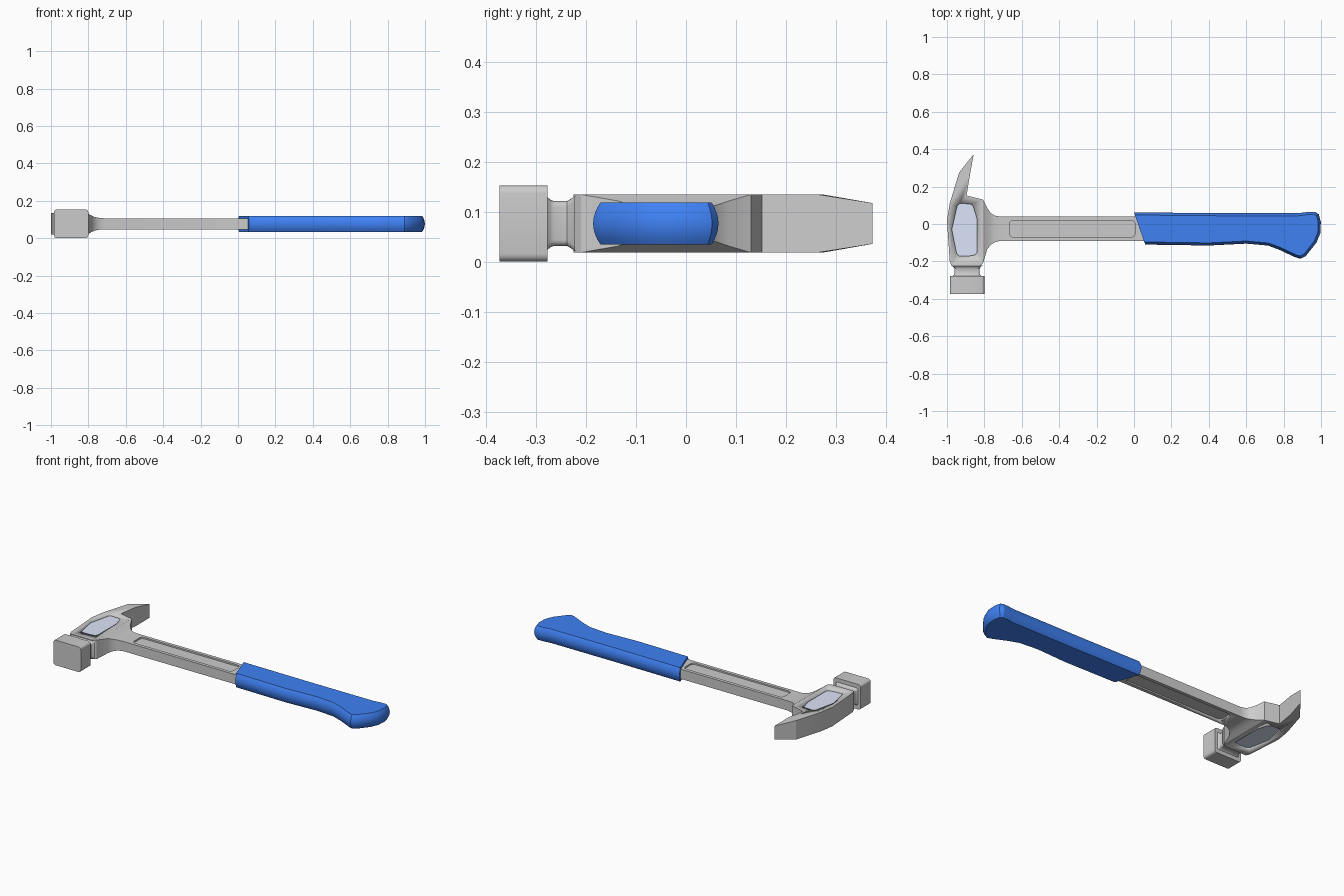
import bpy, bmesh, math
from mathutils import Vector

if "Cube" in bpy.data.objects:
    bpy.data.objects.remove(bpy.data.objects["Cube"])

CZ = 0.077  # mid-plane height of the whole tool


def material(name, rgb):
    m = bpy.data.materials.new(name)
    m.diffuse_color = (*rgb, 1)
    m.use_nodes = True
    m.node_tree.nodes["Principled BSDF"].inputs["Base Color"].default_value = m.diffuse_color
    return m


def loft(name, rings, mat=None, angle=30):
    """Skin a list of equal-length closed rings and cap both ends."""
    bm = bmesh.new()
    rows = [[bm.verts.new(p) for p in r] for r in rings]
    n = len(rows[0])
    for a, b in zip(rows, rows[1:]):
        for i in range(n):
            j = (i + 1) % n
            bm.faces.new((a[i], a[j], b[j], b[i]))
    bm.faces.new(rows[0])
    bm.faces.new(rows[-1])
    bmesh.ops.recalc_face_normals(bm, faces=bm.faces)
    me = bpy.data.meshes.new(name)
    bm.to_mesh(me)
    bm.free()
    ob = bpy.data.objects.new(name, me)
    bpy.context.collection.objects.link(ob)
    if mat:
        me.materials.append(mat)
    bpy.ops.object.select_all(action='DESELECT')
    ob.select_set(True)
    bpy.context.view_layer.objects.active = ob
    bpy.ops.object.shade_smooth_by_angle(angle=math.radians(angle))
    return ob


def prism(name, pts, z0, z1, mat=None):
    return loft(name, [[(x, y, z) for x, y in pts] for z in (z0, z1)], mat)


def rounded_rect(cx, cy, hx, hy, r, seg=4):
    pts = []
    for k, (sx, sy) in enumerate(((1, 1), (-1, 1), (-1, -1), (1, -1))):
        for i in range(seg + 1):
            a = math.pi / 2 * (k + i / seg)
            pts.append((cx + sx * (hx - r) + r * math.cos(a),
                        cy + sy * (hy - r) + r * math.sin(a)))
    return pts


def recess(target, pts, half, depth, name, mat):
    """Cut a pocket into top and bottom and lay a coloured panel in each."""
    for s, side in ((1, "top"), (-1, "bottom")):
        floor = CZ + s * (half - depth)
        cut = prism("cutter", pts, floor, CZ + s * 0.15)
        cut.hide_render = True
        mod = target.modifiers.new("pocket", 'BOOLEAN')
        mod.operation, mod.solver, mod.object = 'DIFFERENCE', 'EXACT', cut
        bpy.context.view_layer.objects.active = target
        bpy.ops.object.modifier_apply(modifier=mod.name)
        bpy.data.objects.remove(cut)
        prism(f"{name}_{side}", pts, floor - s * 0.002, floor + s * 0.001, mat)


def inset(pts, dists):
    """Offset each edge of a clockwise outline inwards by its own distance."""
    n, lines, out = len(pts), [], []
    for i in range(n):
        p, q = Vector(pts[i]), Vector(pts[(i + 1) % n])
        d = (q - p).normalized()
        nrm = Vector((d.y, -d.x))
        lines.append((nrm, nrm.dot(p) + dists[i]))
    for i in range(n):
        (a, c), (b, e) = lines[i - 1], lines[i]
        det = a.x * b.y - a.y * b.x
        if abs(det) < 1e-4:
            out.append(tuple(Vector(pts[i]) + b * dists[i]))
        else:
            out.append(((c * b.y - e * a.y) / det, (a.x * e - b.x * c) / det))
    return out


blue = material("grip_blue", (0.05, 0.22, 0.9))
dark = material("recess_grey", (0.55, 0.55, 0.55))
pale = material("panel_pale_blue", (0.72, 0.78, 0.95))

# Head body with claw: (x, y, half thickness)
body = [(-0.825, -0.225, .058), (-0.975, -0.225, .058), (-0.985, -0.2, .058),
        (-1.0, 0.02, .058), (-0.985, 0.11, .058), (-0.935, 0.275, .058),
        (-0.857, 0.373, .041), (-0.877, 0.265, .058), (-0.895, 0.152, .058),
        (-0.807, 0.13, .058), (-0.807, -0.21, .058)]
head = loft("head_and_claw", [[(x, y, CZ + s * h) for x, y, h in body] for s in (-1, 1)], angle=20)
panel = [(-0.93, 0.11), (-0.875, 0.107), (-0.86, 0.095), (-0.84, 0.03),
         (-0.84, -0.15), (-0.85, -0.165), (-0.89, -0.172), (-0.935, -0.17),
         (-0.948, -0.158), (-0.974, -0.03), (-0.945, 0.098)]
recess(head, panel, .058, .010, "head_panel", pale)

# Throat flaring out of the head into the shank: (x, y low, y high, half z)
sections = [(-0.807, -0.21, 0.13, .058), (-0.785, -0.135, 0.085, .045),
            (-0.765, -0.11, 0.058, .036), (-0.745, -0.098, 0.045, .032),
            (-0.715, -0.09, 0.04, .0295), (0.12, -0.09, 0.04, .0295)]
shank = loft("shank", [[(x, a, CZ - h), (x, b, CZ - h), (x, b, CZ + h), (x, a, CZ + h)]
                       for x, a, b, h in sections])
recess(shank, rounded_rect(-0.33, -0.025, 0.335, 0.045, 0.02), .0295, .010, "shank_groove", dark)

# Neck and striking face: rounded square sections along y
def ring_y(y, hx, hz, r):
    return [(x, y, z) for x, z in rounded_rect(-0.8925, CZ, hx, hz, r)]

loft("neck", [ring_y(*s) for s in ((-0.222, .083, .056, .012), (-0.231, .072, .049, .012),
                                   (-0.238, .067, .045, .012), (-0.265, .067, .045, .012),
                                   (-0.272, .070, .048, .012), (-0.28, .078, .055, .012))])
loft("striking_face", [ring_y(*s) for s in ((-0.373, .0925, .0765, .016),
                                            (-0.277, .0925, .0765, .016))])

# Grip: clockwise outline, bulging sides, straight slanted cut at the shank
outline = [(0.0, 0.062), (0.45, 0.058), (0.88, 0.058), (0.925, 0.064), (0.968, 0.065),
           (0.988, 0.052), (0.999, 0.01), (0.996, -0.05), (0.975, -0.10), (0.918, -0.172),
           (0.89, -0.186), (0.86, -0.177), (0.775, -0.137), (0.715, -0.115),
           (0.6, -0.105), (0.4, -0.115), (0.06, -0.11)]
rings = []
for i in range(9):
    t = -1 + i / 4
    d = 0.014 * t * t
    dists = [-d] * len(outline)
    # interior lies on the +normal side of a clockwise outline
    dists = [d] * (len(outline) - 1) + [0.0]
    rings.append([(x, y, CZ + 0.0425 * t) for x, y in inset(outline, dists)])
loft("grip", rings, blue, angle=28)
